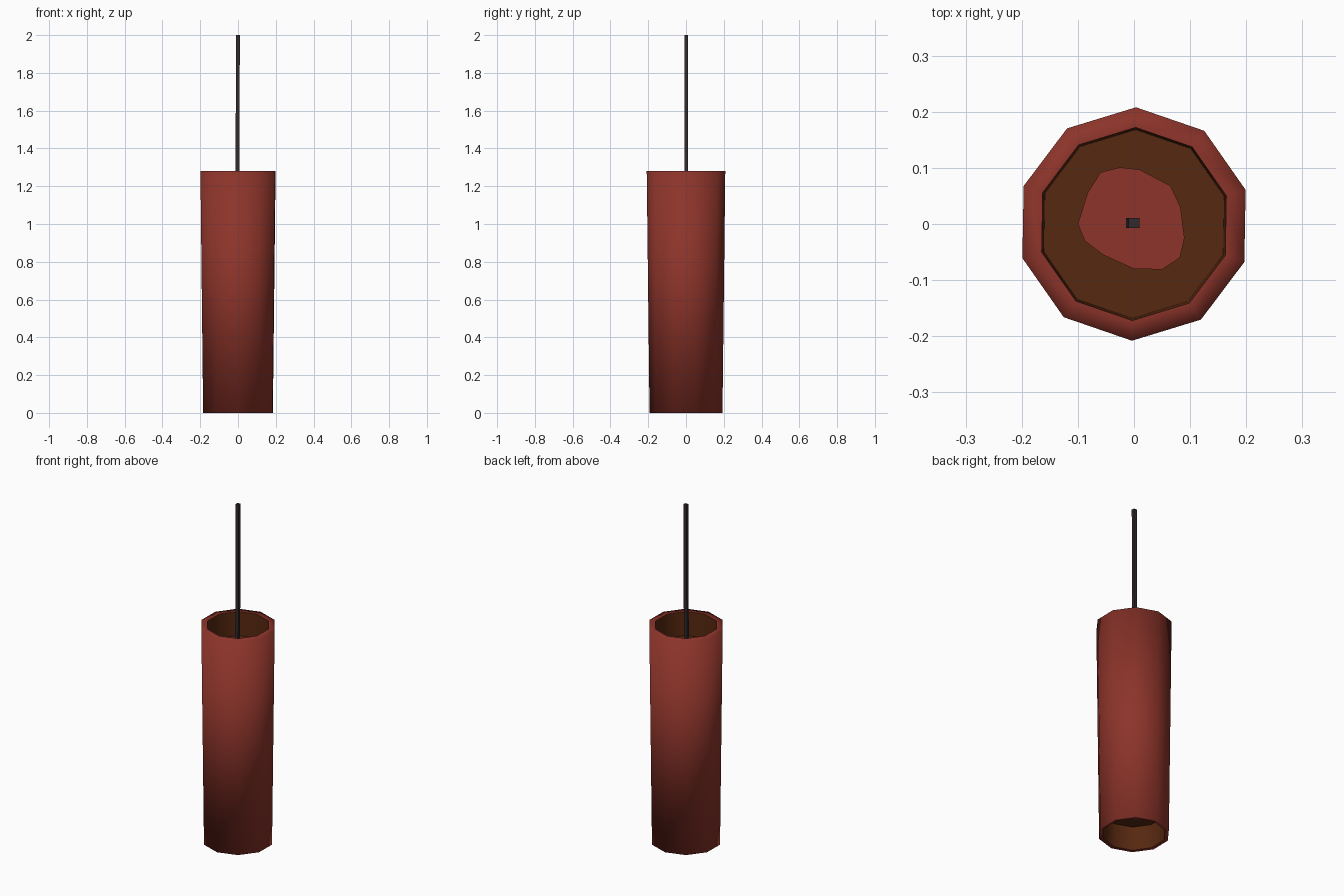
import bpy, bmesh, math

if "Cube" in bpy.data.objects:
    bpy.data.objects.remove(bpy.data.objects["Cube"])

def material(name, rgb):
    m = bpy.data.materials.new(name)
    m.diffuse_color = (*rgb, 1)
    m.use_nodes = True
    m.node_tree.nodes["Principled BSDF"].inputs["Base Color"].default_value = m.diffuse_color
    return m

RED = material("dull red", (0.262, 0.034, 0.023))
BROWN = material("dark brown", (0.093, 0.021, 0.005))
CHARCOAL = material("charcoal", (0.032, 0.022, 0.024))

SIDES = 10
HEIGHT = 1.28
DEPTH = 0.14

def finish(bm, name, mats):
    bmesh.ops.recalc_face_normals(bm, faces=bm.faces)
    me = bpy.data.meshes.new(name)
    bm.to_mesh(me)
    bm.free()
    for m in mats:
        me.materials.append(m)
    ob = bpy.data.objects.new(name, me)
    bpy.context.collection.objects.link(ob)
    return ob

def ring(bm, r, z):
    # first corner points (almost) straight to the back
    a0 = math.radians(89)
    return [bm.verts.new((r * math.cos(a0 + i * math.tau / SIDES),
                          r * math.sin(a0 + i * math.tau / SIDES), z))
            for i in range(SIDES)]

# tapered tube with a recess at both ends: floor, recess, rim, side, rim, recess, floor
bm = bmesh.new()
profile = [(0.168, DEPTH), (0.172, 0), (0.193, 0), (0.208, HEIGHT),
           (0.172, HEIGHT), (0.168, HEIGHT - DEPTH)]
rings = [ring(bm, r, z) for r, z in profile]
for k, (a, b) in enumerate(zip(rings, rings[1:])):
    inside = k in (0, 4)
    for i in range(SIDES):
        j = (i + 1) % SIDES
        f = bm.faces.new((a[i], a[j], b[j], b[i]))
        f.material_index = 1 if inside else 0
        f.smooth = True
for end in (rings[0], rings[-1]):
    bm.faces.new(end).material_index = 1
# crisp edges around the recesses
for r in (rings[0], rings[1], rings[4], rings[5]):
    for i in range(SIDES):
        bm.edges.get((r[i], r[(i + 1) % SIDES])).smooth = False
finish(bm, "tube", [RED, BROWN])

# irregular red patch on each recessed floor
PATCH = [(-0.1, 0), (-0.083, 0.055), (-0.06, 0.092), (-0.025, 0.101), (0.01, 0.097),
         (0.065, 0.068), (0.083, 0.03), (0.09, -0.025), (0.082, -0.06), (0.05, -0.081),
         (0, -0.08), (-0.055, -0.055), (-0.088, -0.03)]

def patch(name, z, thickness):
    bm = bmesh.new()
    face = bm.faces.new([bm.verts.new((x, y, z)) for x, y in PATCH])
    geo = bmesh.ops.extrude_face_region(bm, geom=[face])["geom"]
    verts = [g for g in geo if isinstance(g, bmesh.types.BMVert)]
    bmesh.ops.translate(bm, verts=verts, vec=(0, 0, thickness))
    finish(bm, name, [RED])

patch("top_patch", HEIGHT - DEPTH, 0.004)
patch("bottom_patch", DEPTH, -0.004)

# thin square fuse, leaning very slightly
bm = bmesh.new()
bmesh.ops.create_cube(bm, size=1)
for v in bm.verts:
    top = v.co.z > 0
    v.co.x = v.co.x * 0.02 + (0 if top else -0.004)
    v.co.y = v.co.y * 0.018 + 0.002
    v.co.z = 2.0 if top else HEIGHT - DEPTH
finish(bm, "fuse", [CHARCOAL])
